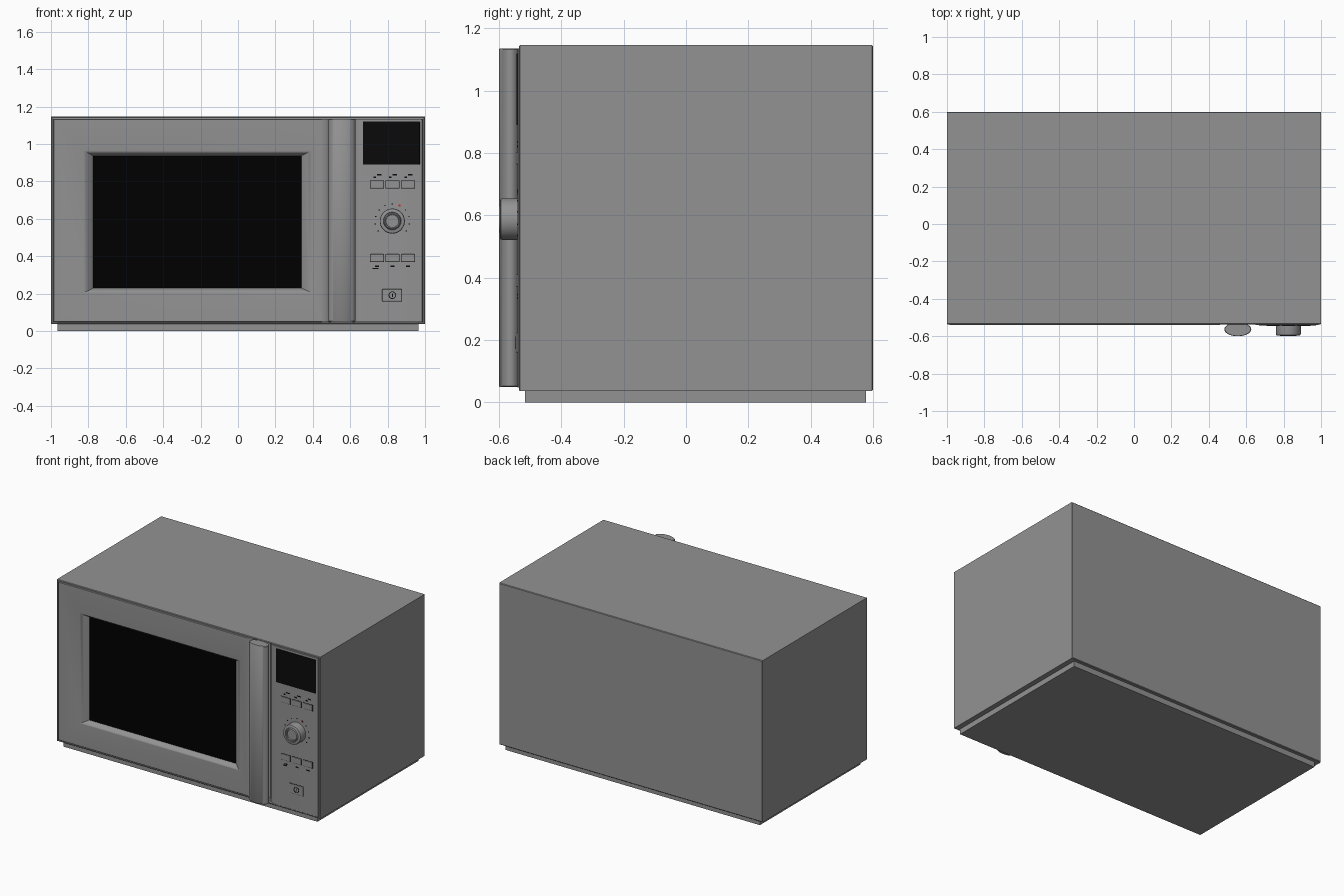
import bpy, bmesh, math

if "Cube" in bpy.data.objects:
    bpy.data.objects.remove(bpy.data.objects["Cube"])

FRONT = -0.54          # y of the door and control panel faces


def material(name, rgb):
    m = bpy.data.materials.new(name)
    m.diffuse_color = (*rgb, 1)
    m.use_nodes = True
    m.node_tree.nodes["Principled BSDF"].inputs["Base Color"].default_value = m.diffuse_color
    return m


GREY = material("dark_grey_metal", (0.29, 0.29, 0.29))
BLACK = material("black_glass", (0.0, 0.0, 0.0))
DARK = material("dark_display", (0.003, 0.003, 0.003))
INK = material("dark_marking", (0.003, 0.003, 0.003))
RED = material("red_marking", (0.6, 0.02, 0.02))


def finish(bm, name, mat=None, smooth=False):
    bmesh.ops.recalc_face_normals(bm, faces=bm.faces)
    me = bpy.data.meshes.new(name)
    bm.to_mesh(me)
    bm.free()
    ob = bpy.data.objects.new(name, me)
    bpy.context.collection.objects.link(ob)
    me.materials.append(mat or GREY)
    if smooth:
        bpy.ops.object.select_all(action='DESELECT')
        ob.select_set(True)
        bpy.context.view_layer.objects.active = ob
        bpy.ops.object.shade_smooth_by_angle(angle=math.radians(35))
    return ob


def box(name, x0, x1, y0, y1, z0, z1, mat=None, bevel=0):
    bm = bmesh.new()
    bmesh.ops.create_cube(bm, size=1)
    for v in bm.verts:
        v.co = ((x0 + x1) / 2 + v.co.x * (x1 - x0),
                (y0 + y1) / 2 + v.co.y * (y1 - y0),
                (z0 + z1) / 2 + v.co.z * (z1 - z0))
    if bevel:
        bmesh.ops.bevel(bm, geom=bm.edges[:], offset=bevel, segments=2,
                        profile=0.5, affect='EDGES')
    return finish(bm, name, mat)


def loft(name, loops, wrap=False, caps=True, mat=None):
    """Skin a list of equal-length vertex loops."""
    bm = bmesh.new()
    rings = [[bm.verts.new(p) for p in lp] for lp in loops]
    pairs = list(zip(rings, rings[1:])) + ([(rings[-1], rings[0])] if wrap else [])
    for a, b in pairs:
        n = len(a)
        for i in range(n):
            bm.faces.new((a[i], a[(i + 1) % n], b[(i + 1) % n], b[i]))
    if caps and not wrap:
        bm.faces.new(rings[0])
        bm.faces.new(rings[-1])
    return finish(bm, name, mat, True)


def extrude_z(name, pts, z0, z1):
    return loft(name, [[(x, y, z) for x, y in pts] for z in (z0, z1)])


def rect(x0, x1, z0, z1, y):
    return [(x0, y, z0), (x1, y, z0), (x1, y, z1), (x0, y, z1)]


def disc_loop(cx, cz, r, y, n=48):
    return [(cx + r * math.cos(2 * math.pi * i / n), y,
             cz + r * math.sin(2 * math.pi * i / n)) for i in range(n)]


def ring(name, cx, cz, r_out, r_in, y0, y1, mat):
    loft(name, [disc_loop(cx, cz, r, y) for r, y in
                ((r_out, y1), (r_out, y0), (r_in, y0), (r_in, y1))], wrap=True, mat=mat)


# Cabinet: rings run round the rim, into a shallow front recess; back is capped
def cab(inset, y):
    return rect(-1 + inset, 1 - inset, 0.037 + inset, 1.146 - inset, y)


loft("cabinet", [cab(0.004, 0.6), cab(0, 0.596), cab(0, -0.533), cab(0.003, -0.536),
                 cab(0.008, -0.536), cab(0.008, -0.495)])
box("base_plinth", -0.965, 0.965, -0.516, 0.577, 0, 0.06)

# Door frame with sloped, softened window surround
door = [rect(-0.988, 0.45, 0.048, 1.135, -0.49), rect(-0.988, 0.45, 0.048, 1.135, -0.537),
        rect(-0.985, 0.45, 0.051, 1.132, FRONT)]
for t, d in ((0, 0), (0.25, 0.004), (0.5, 0.012), (0.8, 0.025), (1, 0.034), (1, 0.05)):
    door.append(rect(-0.825 + 0.05 * t, 0.395 - 0.055 * t,
                     0.205 + 0.024 * t, 0.966 - 0.029 * t, FRONT + d))
loft("door_frame", door, wrap=True)
box("door_window", -0.777, 0.342, -0.506, -0.49, 0.227, 0.94, BLACK)

# Door edge channel behind the handle, running into the control panel
profile = [(0.45, -0.49), (0.45, FRONT), (0.465, -0.538), (0.48, -0.531), (0.495, -0.519),
           (0.51, -0.502), (0.60, -0.502), (0.615, -0.519), (0.63, -0.531),
           (0.645, -0.538), (0.66, FRONT), (0.985, FRONT), (0.988, -0.537), (0.988, -0.49)]
extrude_z("handle_channel_and_control_panel", profile, 0.048, 1.135)

# Elliptical full-height handle and its mounts
ellipse = [(0.555 + 0.072 * math.cos(i * math.pi / 24),
            -0.563 + 0.037 * math.sin(i * math.pi / 24)) for i in range(48)]
loft("door_handle", [[(0.555 + (x - 0.555) * s, -0.563 + (y + 0.563) * s, z) for x, y in ellipse]
                     for s, z in ((0.95, 0.05), (1, 0.053), (1, 1.132), (0.95, 1.135))])
for n, z in (("lower", 0.12), ("upper", 1.02)):
    box(n + "_handle_mount", 0.535, 0.575, -0.55, -0.495, z, z + 0.05)

# Display glass
box("display", 0.667, 0.972, -0.544, -0.53, 0.89, 1.12, DARK, 0.002)


# Push buttons sitting in thin dark outlines
def button(name, x0, x1, z0, z1):
    g = 0.002
    box(name + "_outline", x0 - g, x1 + g, -0.541, -0.53, z0 - g, z1 + g, INK)
    box(name, x0, x1, -0.546, -0.53, z0, z1, None, 0.003)


def mark(name, x, z, w, h, mat=INK):
    box(name, x - w / 2, x + w / 2, -0.5415, -0.535, z - h / 2, z + h / 2, mat)


for i in range(3):
    cx = 0.743 + 0.083 * i
    button(f"upper_button_{i}", cx - 0.035, cx + 0.035, 0.764, 0.803)
    button(f"lower_button_{i}", cx - 0.035, cx + 0.035, 0.371, 0.411)
    mark(f"upper_symbol_{i}", cx - 0.012, 0.822, 0.014, 0.008)
    mark(f"upper_symbol_bar_{i}", cx + 0.013, 0.836, 0.024, 0.006)
    mark(f"lower_symbol_{i}", cx, 0.346, 0.022, 0.007)
mark("lower_symbol_extra", 0.735, 0.335, 0.03, 0.006)
button("door_release_button", 0.771, 0.875, 0.16, 0.224)
ring("release_symbol_ring", 0.825, 0.192, 0.02, 0.016, -0.547, -0.54, INK)
box("release_symbol_bar", 0.8225, 0.8275, -0.547, -0.54, 0.182, 0.202, INK)

# Rotary knob with stepped rings
KX, KZ = 0.825, 0.588
loft("control_knob", [disc_loop(KX, KZ, r, y) for r, y in
     ((0.067, -0.53), (0.067, -0.588), (0.065, -0.594), (0.060, -0.597), (0.048, -0.597),
      (0.046, -0.592), (0.044, -0.597), (0.041, -0.600), (0.036, -0.600), (0.034, -0.594))])

# Dial marks around the knob, one in red
for i in range(11):
    a = math.radians(-35 + 25 * i)
    red = i == 4
    r = 0.092
    s = 0.012 if red else 0.007
    mark(f"dial_mark_{i}", KX + r * math.cos(a), KZ + r * math.sin(a), s, s * 0.8,
         RED if red else INK)
